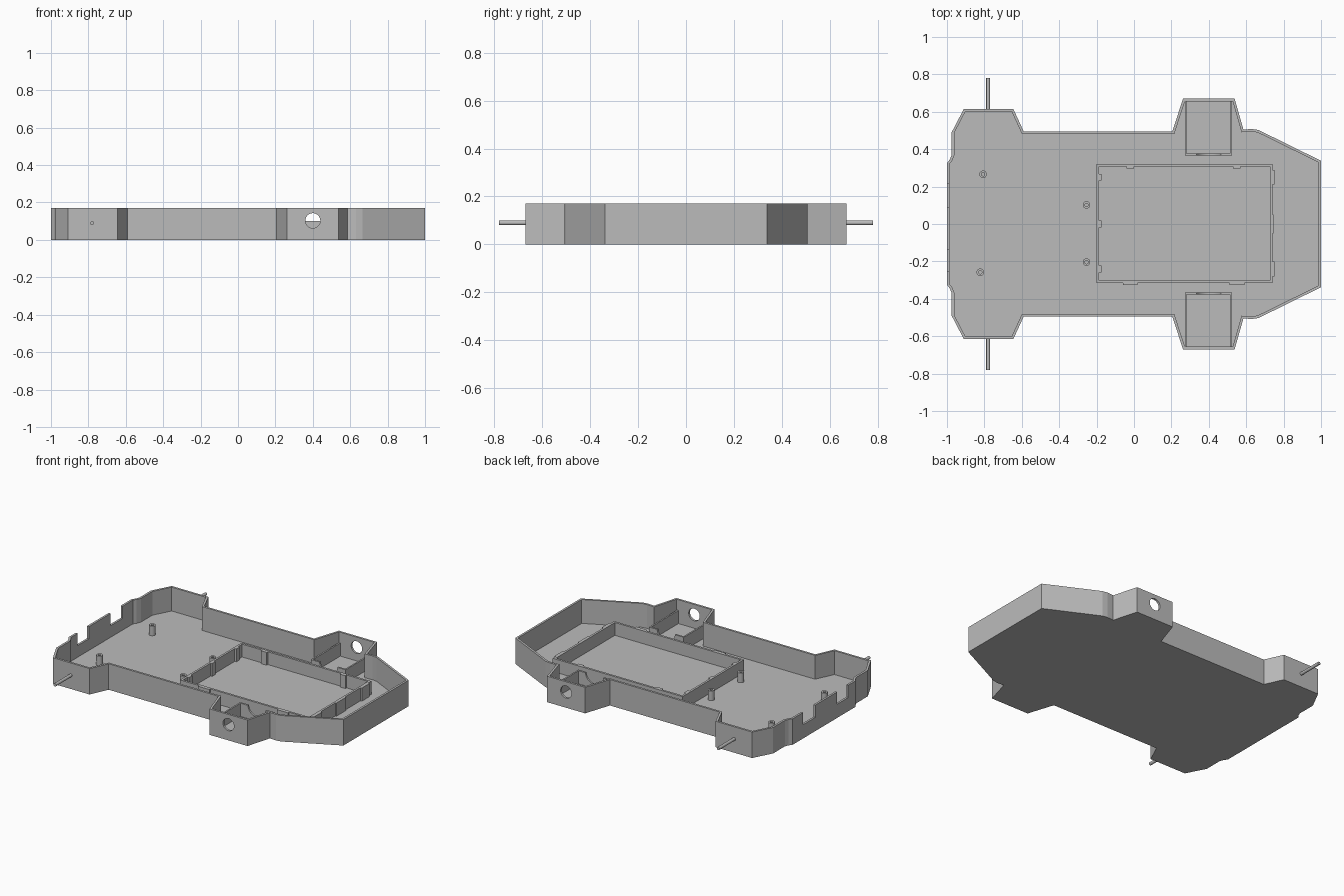
import bpy, bmesh, math
from mathutils import Matrix

cube = bpy.data.objects.get("Cube")
if cube:
    bpy.data.objects.remove(cube)

HEIGHT, FLOOR, WALL, RIM = 0.17, 0.014, 0.014, 0.10

grey = bpy.data.materials.new("plain grey")
grey.use_nodes = True
grey.diffuse_color = (0.5, 0.5, 0.5, 1)
grey.node_tree.nodes["Principled BSDF"].inputs["Base Color"].default_value = (0.5, 0.5, 0.5, 1)


def finish(name, bm):
    bmesh.ops.recalc_face_normals(bm, faces=bm.faces)
    mesh = bpy.data.meshes.new(name)
    bm.to_mesh(mesh)
    bm.free()
    mesh.materials.append(grey)
    obj = bpy.data.objects.new(name, mesh)
    bpy.context.collection.objects.link(obj)
    return obj


def box(name, x0, x1, y0, y1, z0, z1):
    bm = bmesh.new()
    bmesh.ops.create_cube(bm, size=1)
    for v in bm.verts:
        v.co = ((x0, x1)[v.co.x > 0], (y0, y1)[v.co.y > 0], (z0, z1)[v.co.z > 0])
    return finish(name, bm)


def cylinder(name, radius, length, centre, along_y=False):
    bm = bmesh.new()
    turn = Matrix.Rotation(math.pi / 2, 4, 'X') if along_y else Matrix.Identity(4)
    bmesh.ops.create_cone(bm, cap_ends=True, segments=32, radius1=radius, radius2=radius,
                          depth=length, matrix=Matrix.Translation(centre) @ turn)
    obj = finish(name, bm)
    for p in obj.data.polygons:
        p.use_smooth = len(p.vertices) == 4
    for e in obj.data.edges:
        a, b = (obj.data.vertices[i].co for i in e.vertices)
        e.use_edge_sharp = abs((a - b).length - length) > 1e-4
    return obj


def tray(name, outline, bottom, top, wall, floor):
    """Solid outline with its top inset and pushed down to leave a rim."""
    bm = bmesh.new()
    base = bm.faces.new([bm.verts.new((x, y, bottom)) for x, y in outline])
    made = bmesh.ops.extrude_face_region(bm, geom=[base])["geom"]
    for v in made:
        if isinstance(v, bmesh.types.BMVert):
            v.co.z = top
    lid = next(f for f in made if isinstance(f, bmesh.types.BMFace))
    bmesh.ops.recalc_face_normals(bm, faces=bm.faces)
    bmesh.ops.inset_region(bm, faces=[lid], thickness=wall, use_even_offset=True)
    inner = bmesh.ops.extrude_face_region(bm, geom=[lid])["geom"]
    for v in inner:
        if isinstance(v, bmesh.types.BMVert):
            v.co.z = floor
    if lid.is_valid:
        bm.faces.remove(lid)
    return finish(name, bm)


def cut(target, cutter):
    mod = target.modifiers.new("cut", 'BOOLEAN')
    mod.operation = 'DIFFERENCE'
    mod.solver = 'EXACT'
    mod.object = cutter
    cutter.hide_render = True
    cutter.hide_set(True)
    cutter.display_type = 'WIRE'


# Main shell, mirrored front to back
half = [(1, .338), (.665, .503), (.63, .508), (.585, .505), (.538, .67), (.262, .67),
        (.205, .495), (-.59, .495), (-.645, .615), (-.91, .615), (-.975, .49),
        (-.975, .37), (-.985, .345), (-1, .325)]
outline = half + [(x, -y) for x, y in reversed(half)]
shell = tray("chassis_shell", outline, 0, HEIGHT, WALL, FLOOR)

# Notches in the end wall
for y0, y1 in ((-.25, -.135), (.09, .215)):
    cut(shell, box("notch_cutter", -1.05, -.96, y0, y1, .09, .2))

# Wheel bays with round openings
for side, s in (("back", 1), ("front", -1)):
    cut(shell, cylinder("axle_hole_cutter", .04, .06, (.4, s * .665, .103), True))
    y0, y1 = sorted((s * .365, s * .66))
    for x in (.272, .514):
        box(side + "_bay_side_wall", x, x + .01, y0, y1, FLOOR - .005, RIM)
    y0, y1 = sorted((s * .365, s * .377))
    inner = box(side + "_bay_inner_wall", .272, .524, y0, y1, FLOOR - .005, RIM)
    cut(inner, cylinder("bay_arch_cutter", .065, .06, (.4, s * .37, RIM + .005), True))
    # Stub axle near the end
    cylinder(side + "_stub_axle", .01, .175, (-.78, s * .6925, .09), True)

# Battery compartment
compartment = [(-.2, -.315), (.74, -.315), (.74, .322), (-.2, .322)]
tray("compartment_wall", compartment, FLOOR - .005, RIM, WALL, FLOOR + .002)

# Compartment clips
for y in (-.24, 0, .25):
    box("left_clip", -.19, -.175, y - .018, y + .018, FLOOR, RIM)
for x in (-.02, .55):
    box("back_clip", x - .02, x + .02, .296, .312, FLOOR, RIM)
    box("front_clip", x - .04, x + .04, -.326, -.312, FLOOR, RIM)
for y in (-.24, .25):
    box("right_clip", .735, .75, y - .04, y + .04, FLOOR, RIM)
box("right_middle_clip", .735, .747, -.05, .05, FLOOR, RIM)

# Hollow screw posts
for x, y in ((-.807, .266), (-.822, -.258), (-.254, .102), (-.254, -.204)):
    post = cylinder("screw_post", .02, .065, (x, y, FLOOR + .03))
    cut(post, cylinder("screw_hole_cutter", .009, .1, (x, y, FLOOR + .055)))
